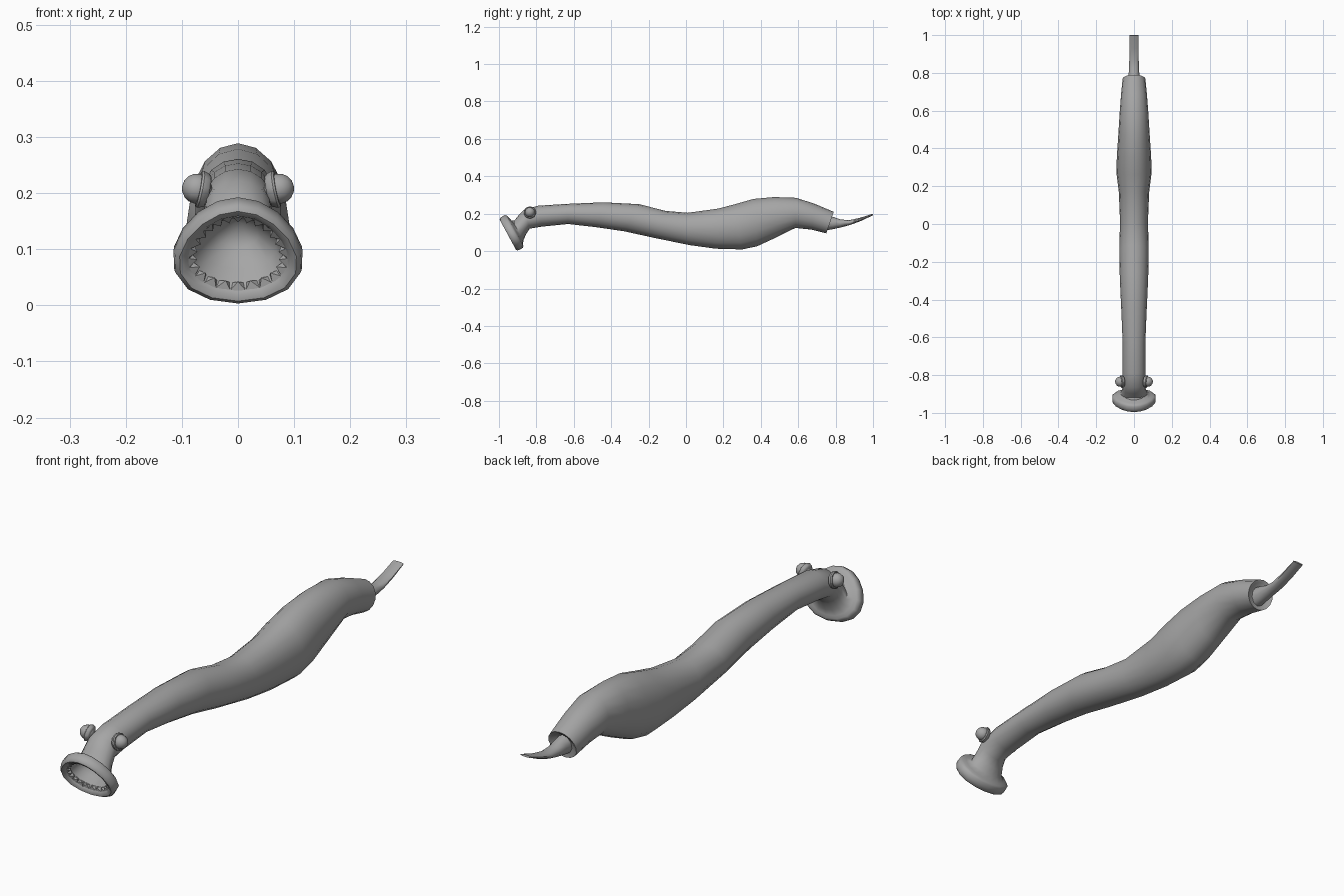
import bpy, bmesh, math
from mathutils import Vector

if "Cube" in bpy.data.objects:
    bpy.data.objects.remove(bpy.data.objects["Cube"])

SIDES = 16
grey = bpy.data.materials.new("grey skin")
grey.diffuse_color = (0.38, 0.38, 0.38, 1)
grey.use_nodes = True
grey.node_tree.nodes["Principled BSDF"].inputs["Base Color"].default_value = grey.diffuse_color


def finish(name, bm, angle=50):
    bmesh.ops.recalc_face_normals(bm, faces=bm.faces)
    me = bpy.data.meshes.new(name)
    bm.to_mesh(me)
    bm.free()
    me.materials.append(grey)
    ob = bpy.data.objects.new(name, me)
    bpy.context.collection.objects.link(ob)
    bpy.ops.object.select_all(action='DESELECT')
    ob.select_set(True)
    bpy.context.view_layer.objects.active = ob
    bpy.ops.object.shade_smooth_by_angle(angle=math.radians(angle))
    return ob


def ring_point(ring, a):
    # ring: top y, top z, bottom y, bottom z, half width, how much wider below
    ty, tz, by, bz, hw, k = ring
    u = math.cos(a)
    return Vector((hw * math.sin(a) * (1 - k * u),
                   (ty + by) / 2 + u * (ty - by) / 2,
                   (tz + bz) / 2 + u * (tz - bz) / 2))


def loft(name, rings, sides=SIDES, angle=50):
    bm = bmesh.new()
    rows = [[bm.verts.new(ring_point(r, 2 * math.pi * i / sides)) for i in range(sides)]
            for r in rings]
    for p, q in zip(rows, rows[1:]):
        for i in range(sides):
            j = (i + 1) % sides
            bm.faces.new((p[i], p[j], q[j], q[i]))
    bm.faces.new(rows[0])
    bm.faces.new(rows[-1])
    return finish(name, bm, angle)


def mouth_ring(depth, r, hw, k=0.18):
    # ring parallel to the tilted mouth opening
    cy, cz = -0.9525 + 0.879 * depth, 0.0875 + 0.477 * depth
    return (cy - 0.477 * r, cz + 0.879 * r, cy + 0.477 * r, cz - 0.879 * r, hw, k)


# sucker mouth: cavity, rounded lip, back of the cup
mouth = [mouth_ring(*m) for m in (
    (0.105, 0.012, 0.012), (0.095, 0.034, 0.036), (0.055, 0.056, 0.068),
    (0.014, 0.073, 0.086), (0.003, 0.080, 0.094), (0, 0.091, 0.104),
    (0.006, 0.099, 0.112), (0.02, 0.1, 0.115), (0.036, 0.1, 0.114),
    (0.044, 0.093, 0.104), (0.047, 0.082, 0.09))]

# neck and body, from head to rear
body = [r + (0,) for r in (
    (-0.925, 0.155, -0.868, 0.06, 0.072), (-0.898, 0.188, -0.855, 0.09, 0.063),
    (-0.866, 0.222, -0.836, 0.12, 0.06), (-0.79, 0.243, -0.77, 0.131, 0.06),
    (-0.63, 0.253, -0.63, 0.145, 0.06), (-0.44, 0.261, -0.48, 0.128, 0.067),
    (-0.25, 0.251, -0.33, 0.106, 0.075), (-0.11, 0.215, -0.18, 0.073, 0.078),
    (0.01, 0.205, 0.02, 0.032, 0.074), (0.17, 0.227, 0.16, 0.013, 0.08),
    (0.26, 0.25, 0.30, 0.009, 0.094), (0.36, 0.279, 0.38, 0.026, 0.09),
    (0.47, 0.289, 0.48, 0.072, 0.083), (0.59, 0.285, 0.585, 0.124, 0.076),
    (0.69, 0.252, 0.67, 0.115, 0.069), (0.79, 0.21, 0.75, 0.095, 0.06),
    (0.783, 0.2, 0.75, 0.105, 0.051), (0.765, 0.188, 0.75, 0.115, 0.036))]
loft("body", mouth + body)

# flattened, upturned tail
loft("tail", [r + (0,) for r in (
    (0.74, 0.195, 0.74, 0.11, 0.034), (0.79, 0.182, 0.78, 0.116, 0.03),
    (0.825, 0.17, 0.825, 0.126, 0.028), (0.87, 0.165, 0.875, 0.139, 0.026),
    (0.93, 0.178, 0.935, 0.161, 0.025), (0.998, 0.2, 1.0, 0.192, 0.024))], 10)

# small teeth around the inside of the lip
bm = bmesh.new()
COUNT = 24
base, back = mouth_ring(0.010, 0.075, 0.088), mouth_ring(0.028, 0.070, 0.082)
tip = mouth_ring(0.016, 0.060, 0.072)
half = math.pi / COUNT
for i in range(COUNT):
    a = 2 * math.pi * i / COUNT
    quad = [bm.verts.new(ring_point(r, a + s)) for r, s in
            ((base, -half), (base, half), (back, half), (back, -half))]
    top = bm.verts.new(ring_point(tip, a))
    for j in range(4):
        bm.faces.new((quad[j], quad[(j + 1) % 4], top))
finish("teeth", bm, 20)

# eyes: ball on an eight sided collar, turned outward
for side, word in ((-1, "left"), (1, "right")):
    centre = Vector((side * 0.073, -0.835, 0.208))
    out = Vector((side, -0.1, 0.2)).normalized()
    turn = out.to_track_quat('Z', 'Y').to_matrix().to_4x4()
    bm = bmesh.new()
    bmesh.ops.create_uvsphere(bm, u_segments=12, v_segments=8, radius=0.027)
    bm.transform(turn)
    bmesh.ops.translate(bm, vec=centre, verts=bm.verts)
    finish(word + "_eye", bm)
    bm = bmesh.new()
    bmesh.ops.create_cone(bm, cap_ends=True, segments=8, radius1=0.03, radius2=0.036, depth=0.018)
    bmesh.ops.bevel(bm, geom=bm.edges[:], offset=0.004, segments=1, affect='EDGES')
    bm.transform(turn)
    bmesh.ops.translate(bm, vec=centre - out * 0.012, verts=bm.verts)
    finish(word + "_eye_collar", bm, 40)
